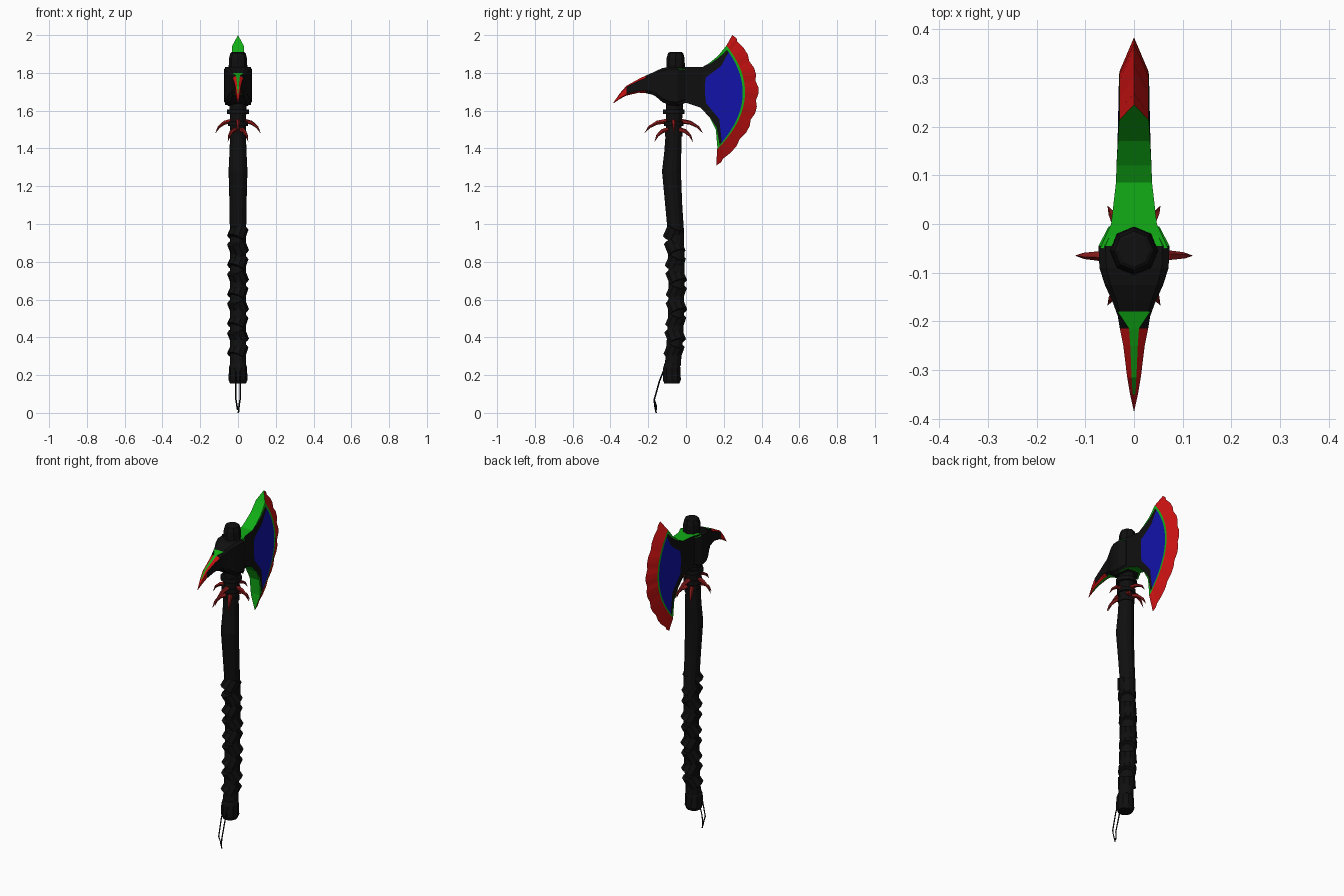
import bpy, bmesh, math
from mathutils import Vector

cube = bpy.data.objects.get("Cube")
if cube:
    bpy.data.objects.remove(cube)


def make_material(name, rgb):
    mat = bpy.data.materials.new(name)
    mat.use_nodes = True
    mat.diffuse_color = (*rgb, 1)
    mat.node_tree.nodes["Principled BSDF"].inputs["Base Color"].default_value = (*rgb, 1)
    return mat


BLACK, RED, GREEN, BLUE, DARK = range(5)
MATS = [make_material("black", (.005, .005, .005)),
        make_material("red", (.6, .006, .006)),
        make_material("green", (.006, .42, .008)),
        make_material("blue", (.006, .006, .4)),
        make_material("dark_red", (.25, .01, .01))]


def loft(name, rings, rule):
    """Skin closed rings; rule(ring, side) gives the material of each face."""
    bm = bmesh.new()
    rows = [[bm.verts.new(p) for p in ring] for ring in rings]
    n = len(rows[0])
    for i in range(len(rows) - 1):
        for j in range(n):
            k = (j + 1) % n
            f = bm.faces.new((rows[i][j], rows[i][k], rows[i + 1][k], rows[i + 1][j]))
            f.material_index = rule(i, j)
    for end, i in ((rows[0], 0), (rows[-1], len(rows) - 2)):
        bm.faces.new(end).material_index = rule(i, 0)
    bmesh.ops.remove_doubles(bm, verts=bm.verts, dist=1e-4)
    bmesh.ops.recalc_face_normals(bm, faces=bm.faces)
    mesh = bpy.data.meshes.new(name)
    bm.to_mesh(mesh)
    bm.free()
    for mat in MATS:
        mesh.materials.append(mat)
    obj = bpy.data.objects.new(name, mesh)
    bpy.context.collection.objects.link(obj)
    return obj


def tube(name, path, radii, sides, mat=BLACK, ref=(1, 0, 0)):
    """Round section swept along a path."""
    path = [Vector(p) for p in path]
    rings = []
    for i, p in enumerate(path):
        t = (path[min(i + 1, len(path) - 1)] - path[max(i - 1, 0)]).normalized()
        u = Vector(ref)
        u = (u - t * u.dot(t)).normalized()
        v = t.cross(u)
        rings.append([p + radii[i] * (u * math.cos(a) + v * math.sin(a))
                      for a in (math.tau * k / sides for k in range(sides))])
    return loft(name, rings, lambda i, j: mat)


AXIS = -.065

# Handle: height, centre y, radius
shaft = [(.25, -.07, .042), (.45, -.055, .042), (.7, -.05, .042), (.95, -.053, .043),
         (1.1, -.065, .045), (1.28, -.077, .05), (1.38, -.07, .045),
         (1.5, -.065, .041), (1.65, -.06, .046), (1.85, -.055, .047)]
tube("handle", [(0, y, z) for z, y, r in shaft], [r for z, y, r in shaft], 12)
tube("pommel", [(0, -.075, z) for z in (.155, .175, .24, .265)], [.042, .05, .048, .04], 10)
tube("top_cap", [(0, -.055, z) for z in (1.82, 1.88, 1.905, 1.91)], [.05, .047, .04, .032], 8)

# Leather wraps, leaning alternately
for k in range(9):
    z = .33 + k * .078
    lean = .012 * (-1) ** k
    y = -.062 + .012 * math.sin(k * .42)
    tube(f"grip_wrap_{k + 1}", [(-lean, y - lean, z - .03), (lean, y + lean, z + .03)],
         [.049, .046 + .003 * (k % 2)], 10)
for k, z in enumerate((1.475, 1.53, 1.595)):
    tube(f"neck_ring_{k + 1}", [(0, AXIS, z - .012), (0, AXIS, z + .012)],
         [.046 + k * .006] * 2, 12)

# Curved claws around the neck
for k in range(8):
    a = math.tau * k / 8
    big = k % 2 == 0
    if not big:
        a = math.atan2(math.copysign(.1, math.sin(a)), math.copysign(.053, math.cos(a)))
    reach = (.12 if k % 4 == 0 else .155) if big else .115
    z0 = 1.545 if big else 1.5
    path = [(math.cos(a) * r, AXIS + math.sin(a) * r, z0 - d) for r, d in
            ((.03, .0), (.03 + (reach - .03) * .45, .008),
             (.03 + (reach - .03) * .8, .032), (reach, .065))]
    tube(f"claw_{k + 1}", path, [.014, .011, .007, .0005], 5, DARK,
         (-math.sin(a), math.cos(a), 0))

# Hanging cords under the pommel
for name, s, end in (("left_cord", 1, 0), ("right_cord", -1, .015)):
    tube(name, [(s * .012, -.12, .22), (s * .013, -.14, .17), (s * .011, -.168, .07),
                (s * .006, -.166 + end / 2, .04), (s * .002, -.158, end)],
         [.004] * 5, 4)

# Axe head core: y, half width, bottom, top
core = [(-.19, .033, 1.69, 1.795), (-.16, .044, 1.675, 1.81), (-.125, .06, 1.645, 1.825),
        (-.09, .071, 1.63, 1.832), (-.045, .073, 1.625, 1.832), (-.005, .052, 1.64, 1.828)]


def core_ring(y, w, lo, hi):
    return [(w, y, lo + .02), (w, y, hi - .012), (w * .8, y, hi), (-w * .8, y, hi),
            (-w, y, hi - .012), (-w, y, lo + .02), (-w * .7, y, lo), (w * .7, y, lo)]


loft("head_core", [core_ring(*c) for c in core],
     lambda i, j: GREEN if i == 4 and j in (1, 2, 3) else BLACK)

# Rear spike: red rims, green spine, red tip
spike = [(-.18, .035, 1.685, 1.80), (-.215, .029, 1.693, 1.785), (-.25, .022, 1.695, 1.768),
         (-.315, .014, 1.68, 1.732), (-.35, .008, 1.662, 1.692), (-.385, .0003, 1.638, 1.642)]


def spike_ring(y, w, lo, hi):
    e = (hi - lo) * .14
    c = w * (.95 if y > -.2 else .35)
    return [(w, y, lo + e), (w, y, hi - e), (c, y, hi), (-c, y, hi),
            (-w, y, hi - e), (-w, y, lo + e), (-c, y, lo), (c, y, lo)]


def spike_rule(i, j):
    if j in (2, 6) and i < 4:
        return GREEN
    return RED if i >= 3 or j in (1, 3, 5, 7) and i >= 1 else BLACK


loft("rear_spike", [spike_ring(*s) for s in spike], spike_rule)

# Blade columns: top y z, bottom y z, bulge, half width, rim share
columns = [(-.05, 1.83, -.05, 1.63, 0, .07, .2),
           (0, 1.83, 0, 1.642, 0, .047, .2),
           (.085, 1.83, .075, 1.617, 0, .037, .25),
           (.12, 1.85, .125, 1.565, -.022, .036, .26),
           (.17, 1.89, .158, 1.5, .035, .033, .14),
           (.207, 1.936, .166, 1.405, .113, .031, .05),
           (.214, 1.945, .165, 1.395, .122, .03, .05),
           (.245, 2.0, .16, 1.31, .17, 0, .05)]
STEPS = 18
ROWS = STEPS + 5


def blade_ring(ty, tz, by, bz, bulge, w, m):
    vs = [0, .025] + [m + (1 - 2 * m) * k / STEPS for k in range(STEPS + 1)] + [.975, 1]
    side = []
    for r, v in enumerate(vs):
        y = ty + (by - ty) * v + bulge * 4 * v * (1 - v)
        if w == 0 and 0 < r < ROWS - 1:      # scalloped cutting edge
            y += .012 * abs(math.sin(math.pi * (r - 2) / 3)) - .002
        side.append((y, tz + (bz - tz) * v))
    return [(w, y, z) for y, z in side] + [(-w, y, z) for y, z in reversed(side)]


def blade_rule(i, j):
    if j in (ROWS - 1, 2 * ROWS - 1):        # top and bottom edges
        return GREEN
    row = j % ROWS
    if i == 6:
        return RED
    if i == 5 or row in (0, ROWS - 2) and i > 2:
        return GREEN
    return BLUE if i in (3, 4) and 2 <= row < ROWS - 3 else BLACK


loft("axe_blade", [blade_ring(*c) for c in columns], blade_rule)
